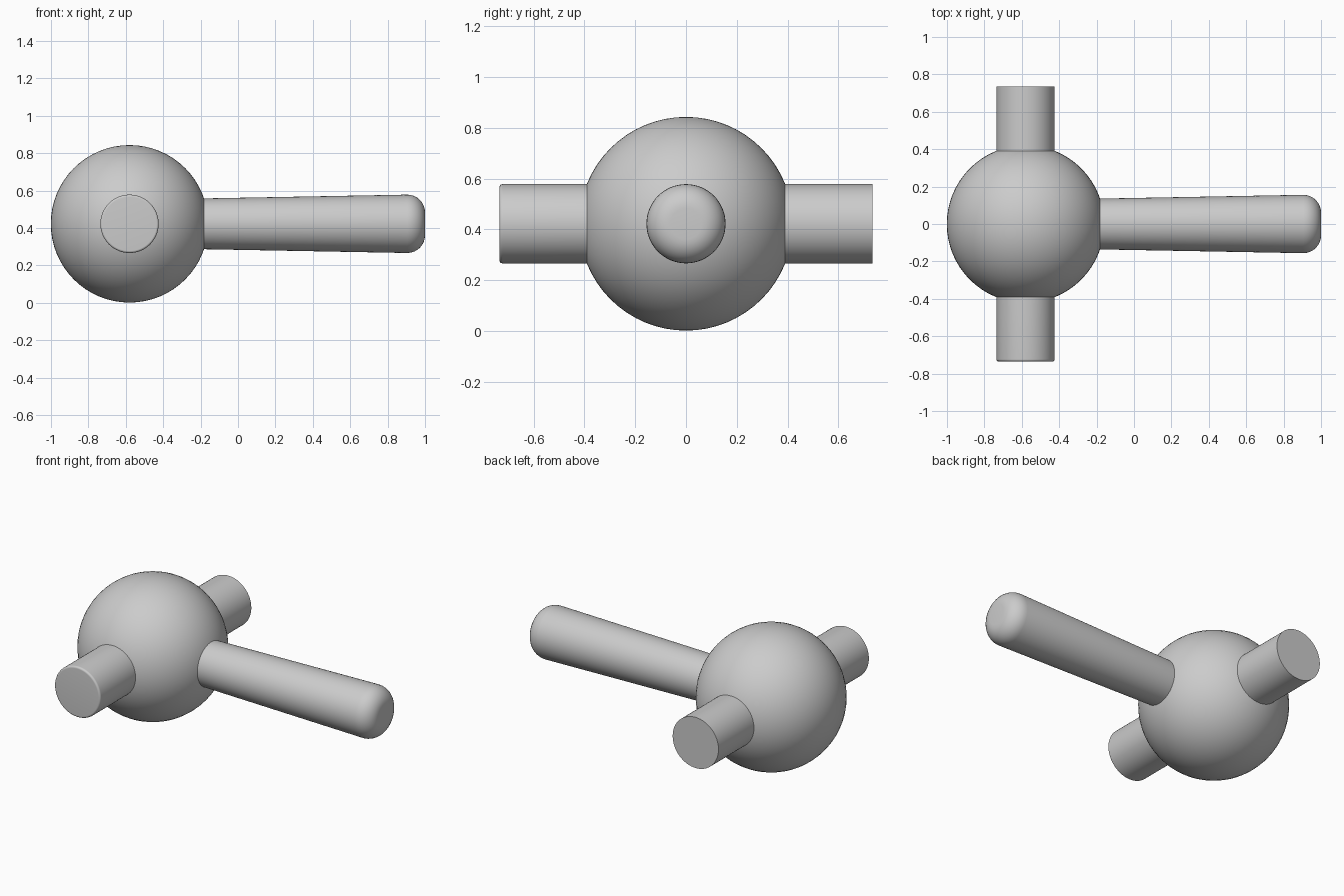
import bpy, bmesh, math
from mathutils import Matrix, Vector

cube = bpy.data.objects.get("Cube")
if cube:
    bpy.data.objects.remove(cube, do_unlink=True)

CENTRE = Vector((-0.58, 0, 0.422))
BALL_R = 0.421

grey = bpy.data.materials.new("plain grey")
grey.use_nodes = True
colour = (0.6, 0.6, 0.6, 1)
grey.diffuse_color = colour
grey.node_tree.nodes["Principled BSDF"].inputs["Base Color"].default_value = colour


def finish(bm, name, rotation=Matrix()):
    """Turn a bmesh into a smooth-shaded object placed on the ball centre."""
    bmesh.ops.recalc_face_normals(bm, faces=bm.faces)
    mesh = bpy.data.meshes.new(name)
    bm.to_mesh(mesh)
    bm.free()
    mesh.transform(Matrix.Translation(CENTRE) @ rotation)
    mesh.materials.append(grey)
    obj = bpy.data.objects.new(name, mesh)
    bpy.context.collection.objects.link(obj)
    bpy.ops.object.select_all(action='DESELECT')
    obj.select_set(True)
    bpy.context.view_layer.objects.active = obj
    bpy.ops.object.shade_smooth_by_angle(angle=math.radians(35))


def rod(name, root_r, end_r, length, fillet, rotation, start=0.25, steps=8):
    """Lathe a rod along +z with a rounded rim of the given fillet radius."""
    profile = [(0, start), (root_r, start)]
    if fillet:
        for i in range(steps + 1):
            a = math.pi / 2 * i / steps
            profile.append((end_r - fillet + fillet * math.cos(a),
                            length - fillet + fillet * math.sin(a)))
    else:
        profile.append((end_r, length))
    profile.append((0, length))
    bm = bmesh.new()
    verts = [bm.verts.new((r, 0, z)) for r, z in profile]
    edges = [bm.edges.new(pair) for pair in zip(verts, verts[1:])]
    bmesh.ops.spin(bm, geom=verts + edges, cent=(0, 0, 0), axis=(0, 0, 1),
                   angle=math.tau, steps=64)
    bmesh.ops.remove_doubles(bm, verts=bm.verts, dist=1e-5)
    finish(bm, name, rotation)


# Central ball
bm = bmesh.new()
bmesh.ops.create_uvsphere(bm, u_segments=64, v_segments=32, radius=BALL_R)
finish(bm, "ball")

# Tapered handle with a rounded tip, pointing to +x
rod("handle", 0.133, 0.156, 1.58, 0.095, Matrix.Rotation(math.pi / 2, 4, 'Y'))

# Short pegs: softened rim at the front, sharp rim at the back
rod("front_peg", 0.156, 0.156, 0.735, 0.012, Matrix.Rotation(math.pi / 2, 4, 'X'))
rod("back_peg", 0.156, 0.156, 0.735, 0, Matrix.Rotation(-math.pi / 2, 4, 'X'))
